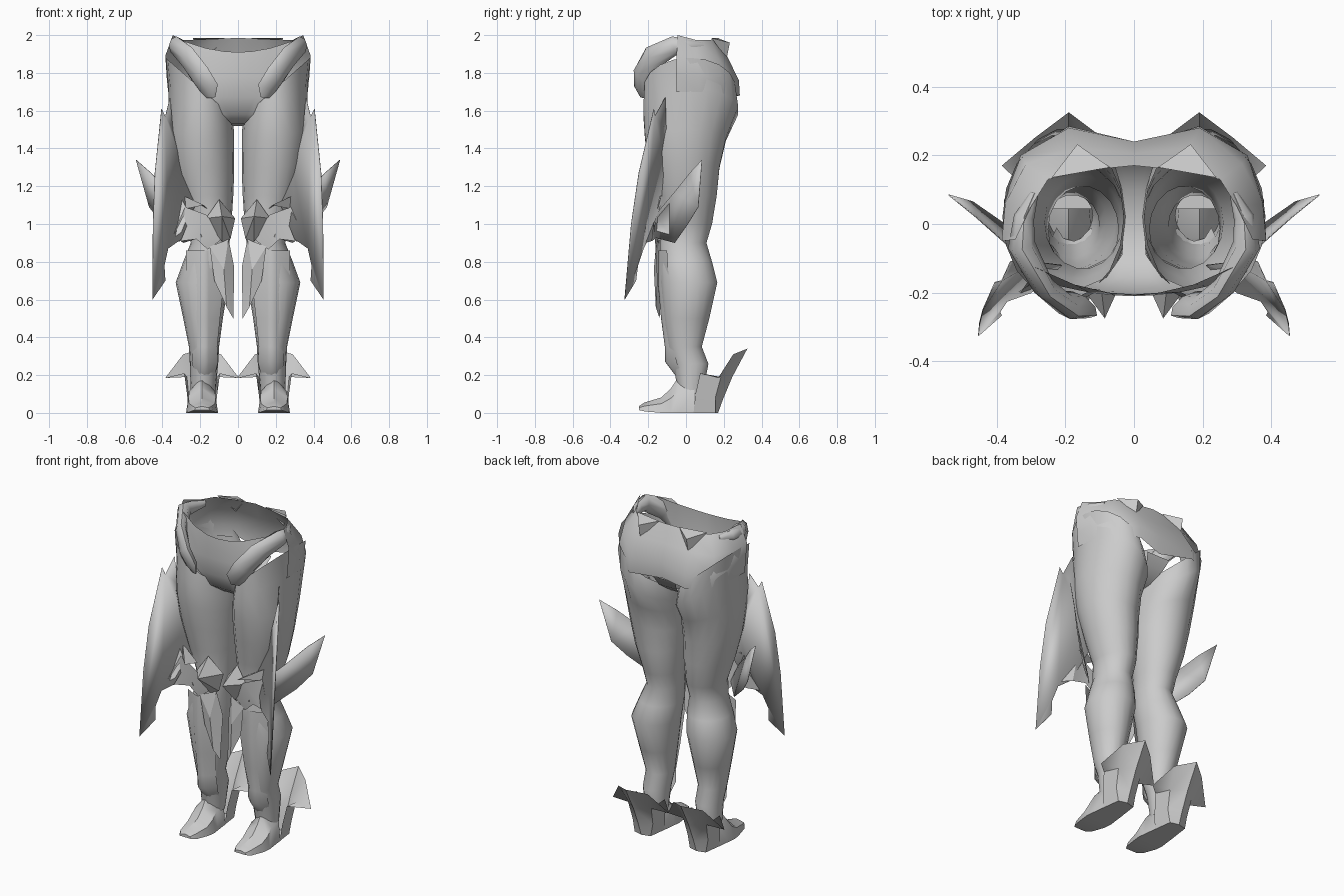
import bpy, bmesh, math
from mathutils import Vector

GREY = bpy.data.materials.new("plain grey")
GREY.diffuse_color = (0.6, 0.6, 0.6, 1)


def make(name, verts, faces, mirror=True, thick=0.0, angle=35):
    me = bpy.data.meshes.new(name)
    me.from_pydata([tuple(v) for v in verts], [], faces)
    bm = bmesh.new()
    bm.from_mesh(me)
    bmesh.ops.recalc_face_normals(bm, faces=bm.faces[:])
    bm.to_mesh(me)
    bm.free()
    me.materials.append(GREY)
    ob = bpy.data.objects.new(name, me)
    bpy.context.collection.objects.link(ob)
    bpy.ops.object.select_all(action='DESELECT')
    ob.select_set(True)
    bpy.context.view_layer.objects.active = ob
    bpy.ops.object.shade_smooth_by_angle(angle=math.radians(angle))
    if thick:
        s = ob.modifiers.new("thickness", 'SOLIDIFY')
        s.thickness = thick
        s.offset = 0
    if mirror:
        m = ob.modifiers.new("mirror", 'MIRROR')
        m.use_mirror_merge = False
    return ob


def grid(name, rows, closed=False, caps=(), extra=(), **kw):
    """Skin equal-length rows of points; closed rows make a tube."""
    n = len(rows[0])
    verts = [p for r in rows for p in r]
    faces = []
    for i in range(len(rows) - 1):
        for j in range(n if closed else n - 1):
            k = (j + 1) % n
            faces.append((i * n + j, i * n + k, (i + 1) * n + k, (i + 1) * n + j))
    for c in caps:
        faces.append(tuple(c * n + j for j in range(n)))
    return make(name, verts, faces + list(extra), **kw)


def plate(name, pts):
    return make(name, pts, [tuple(range(len(pts)))], thick=0.003)


# Legs: hollow tubes, inner/outer x, front/back y, inner/outer z
LEG = [(.03, .383, -.222, .262, 1.57, 1.88),
       (.02, .368, -.23, .28, 1.48, 1.72), (.02, .37, -.22, .215, 1.40, 1.50),
       (.02, .35, -.19, .18, 1.28, 1.32), (.025, .31, -.16, .165, 1.15, 1.15),
       (.035, .26, -.13, .14, 1.0, 1.0), (.045, .25, -.14, .11, .9, .9),
       (.04, .29, -.14, .14, .8, .8), (.05, .33, -.135, .168, .69, .69),
       (.08, .29, -.12, .125, .5, .5), (.10, .26, -.10, .085, .35, .35),
       (.105, .255, -.07, .12, .26, .26), (.12, .25, -.04, .09, .10, .10)]
rows = []
for x0, x1, y0, y1, z0, z1 in LEG:
    ring = []
    for k in range(18):
        a = 2 * math.pi * k / 18
        c, s = math.cos(a), math.sin(a)
        ring.append(((x0 + x1) / 2 + (x1 - x0) / 2 * c,
                     (y0 + y1) / 2 + (y1 - y0) / 2 * s,
                     (z0 + z1) / 2 + (z1 - z0) / 2 * c))
    rows.append(ring)
grid("leg", rows, closed=True, angle=50)

# Pelvis front: saddle sheet from the front waist under the crotch
SADDLE = [(-.205, 1.91, .29, .08), (-.21, 1.78, .22, .03), (-.195, 1.67, .15, .01),
          (-.155, 1.58, .08, 0), (-.09, 1.53, .035, 0), (0, 1.52, .03, 0),
          (.10, 1.54, .035, 0), (.18, 1.60, .06, 0), (.215, 1.66, .08, 0)]
rows = []
for y, z, w, pull in SADDLE:
    lift = .06 if y < 0 and z > 1.85 else 0
    rows.append([(w * t, y + pull * t * t, z + lift * t * t)
                 for t in (-1, -.6, -.25, 0, .25, .6, 1)])
grid("pelvis_front", rows, mirror=False, angle=60)

# Pelvis back: smooth shell from hip peak round the seat to the centre seam
half = [[(.345, -.045, 2.0), (.30, .05, 1.975), (.25, .13, 1.975), (.12, .158, 1.98), (0, .17, 1.985)],
        [(.385, -.05, 1.89), (.375, .06, 1.88), (.315, .175, 1.87), (.16, .222, 1.88), (0, .205, 1.88)],
        [(.378, -.05, 1.79), (.378, .07, 1.78), (.33, .20, 1.76), (.19, .28, 1.76), (0, .24, 1.77)],
        [(.37, -.05, 1.70), (.366, .07, 1.70), (.32, .20, 1.69), (.19, .285, 1.68), (0, .225, 1.67)]]
rows = [r + [(-x, y, z) for x, y, z in r[-2::-1]] for r in half]
grid("pelvis_back", rows, mirror=False, angle=60)

# Hip belts: broad flattened bands from groin up to the hip peak;
# centre, half thickness, half width
BELT = [(.145, -.225, 1.67, .008, .03), (.155, -.235, 1.72, .028, .06),
        (.20, -.235, 1.79, .032, .064), (.265, -.18, 1.88, .032, .066),
        (.328, -.06, 1.945, .04, .05), (.32, .02, 1.94, .03, .035),
        (.29, .09, 1.94, .012, .02)]
rows = []
for i, (x, y, z, r, w) in enumerate(BELT):
    a, b = BELT[max(i - 1, 0)], BELT[min(i + 1, len(BELT) - 1)]
    t = (Vector(b[:3]) - Vector(a[:3])).normalized()
    out = Vector((x, y, 0)).normalized()
    out = (out - t * out.dot(t)).normalized()
    up = t.cross(out)
    rows.append([Vector((x, y, z)) + out * r * math.cos(q) + up * w * math.sin(q)
                 for q in [2 * math.pi * k / 8 for k in range(8)]])
grid("hip_belt", rows, closed=True, caps=(0, len(rows) - 1), angle=50)

# Folded pointed tabs at the back of the waist
make("waist_tab", [(.07, .165, 1.985), (.24, .135, 1.985), (.165, .232, 1.96),
                   (.165, .215, 1.875)], [(0, 1, 2), (0, 2, 3), (2, 1, 3)], angle=15)

# Long blade hanging outside the thigh
plate("thigh_blade", [(.36, -.11, 1.67), (.385, -.165, 1.57), (.405, -.17, 1.61),
                      (.44, -.25, 1.27), (.45, -.29, 1.0), (.453, -.325, .6),
                      (.385, -.265, .70), (.39, -.255, .78), (.37, -.225, .87),
                      (.30, -.2, .92), (.21, -.12, 1.14), (.29, -.11, 1.3),
                      (.345, -.105, 1.5)])

# Swept-back fin beside the knee
plate("knee_fin", [(.54, .085, 1.34), (.46, .02, 1.27), (.37, -.06, 1.17), (.25, -.16, 1.05),
                   (.19, -.17, .93), (.29, -.06, .90), (.40, .01, 1.0), (.47, .065, 1.09)])

# Kneecap: faceted pyramid pointing forward
make("kneecap", [(.10, -.15, 1.13), (.015, -.12, 1.03), (.04, -.13, .92), (.085, -.15, .905),
                 (.17, -.16, 1.03), (.085, -.275, 1.04)],
     [(0, 1, 5), (1, 2, 5), (2, 3, 5), (3, 4, 5), (4, 0, 5)], angle=15)

# Knee band running from the kneecap out to the blade
make("knee_band", [(.07, -.145, .93), (.17, -.19, 1.05), (.28, -.16, 1.09), (.36, -.215, .90),
                   (.30, -.18, .91), (.22, -.165, .92), (.16, -.16, .865)],
     [(0, 1, 5, 6), (1, 2, 4, 5), (2, 3, 4)], angle=20)
make("knee_hook", [(.16, -.17, 1.08), (.29, -.13, 1.15), (.28, -.15, 1.08), (.18, -.268, 1.10)],
     [(0, 1, 3), (1, 2, 3)], angle=15)

# Pointed flap below the inner knee
make("inner_flap", [(.05, -.14, .92), (.15, -.16, .88), (.02, -.12, .77), (.125, -.15, .70),
                    (.025, -.14, .50), (.06, -.16, .56), (.075, -.17, .76)],
     [(0, 1, 6), (1, 3, 6), (3, 5, 6), (5, 4, 6), (4, 2, 6), (2, 0, 6)], angle=20)

# Shin guard: ridged strip flaring over the ankle
SHIN = [(.86, .10, -.145, -.10), (.68, .10, -.148, -.09), (.5, .08, -.132, -.08),
        (.35, .065, -.112, -.06), (.27, .07, -.11, -.05), (.19, .05, -.05, -.01)]
grid("shin_guard", [[(.175 - w, e, z), (.155, y + .008, z), (.175, y, z), (.205, y + .008, z),
                     (.175 + w, e, z)] for z, w, y, e in SHIN], angle=40)

# Foot: tapering shoe, lofted from toe to ankle
FOOT = [(-.25, .04, .015, .035), (-.22, .06, .008, .055), (-.13, .08, 0, .082),
        (-.08, .085, 0, .13), (-.04, .08, 0, .19), (.045, .07, 0, .2)]
grid("foot", [[(.19 - w, y, b), (.19 + w, y, b), (.19 + w * .85, y, b + (h - b) * .6),
               (.19, y, h), (.19 - w * .85, y, b + (h - b) * .6)] for y, w, b, h in FOOT],
     closed=True, caps=(0, 5), angle=40)

# Heel: block flaring upward into a curved, winged spur
HEEL = [[(.07, .04, 0), (.055, .155, 0), (0, .17, 0)],
        [(.08, .05, .10), (.07, .155, .08), (0, .195, .07)],
        [(.095, .075, .21), (.08, .185, .19), (0, .245, .19)],
        [(.195, .17, .185), (.10, .25, .31), (0, .325, .34)]]
rows = [[(.19 - x, y, z) for x, y, z in r] + [(.19 + x, y, z) for x, y, z in r[1::-1]]
        for r in HEEL]
grid("heel_spur", rows, extra=[(0, 1, 2, 3, 4)], angle=45)
